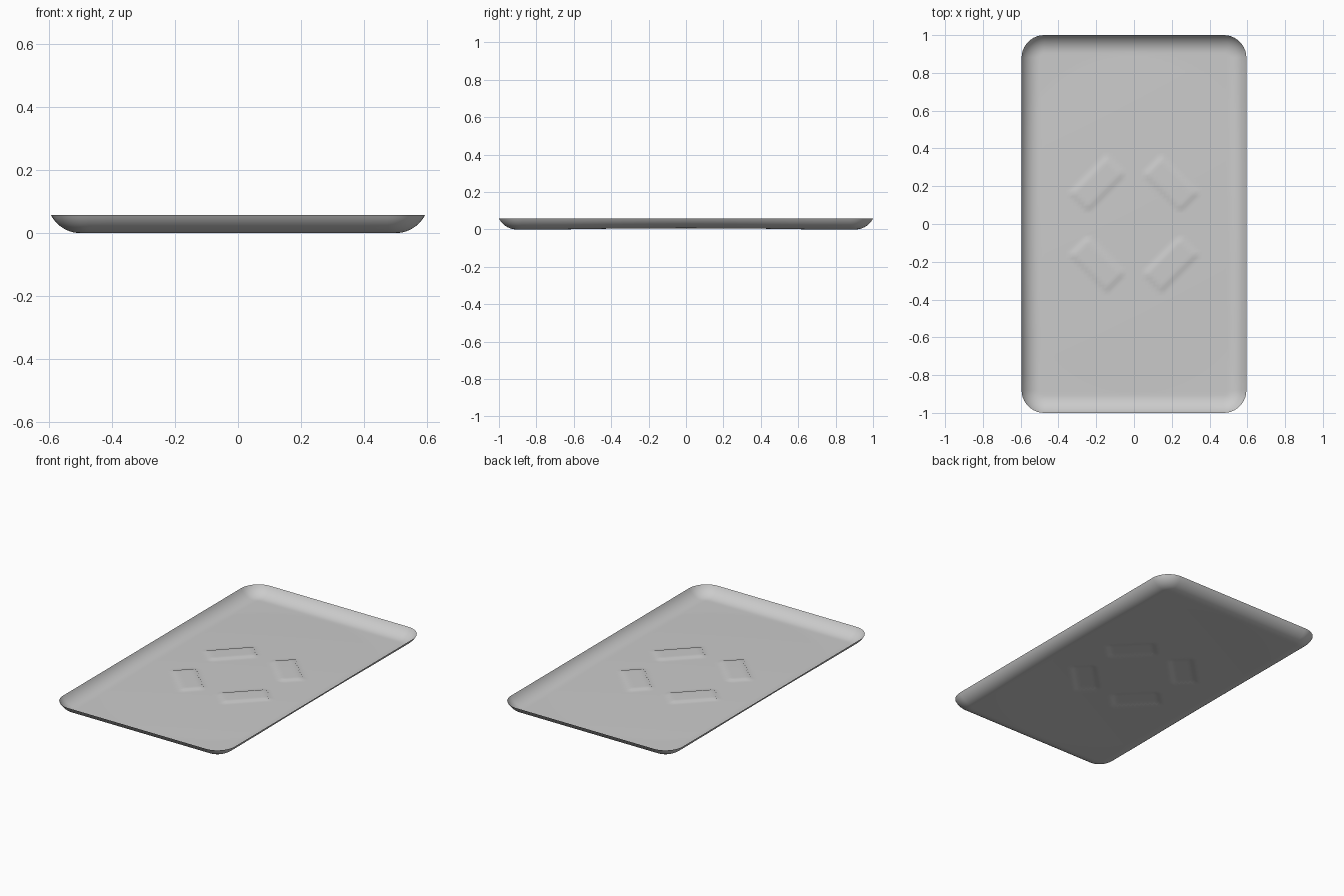
import bpy, bmesh, math

if "Cube" in bpy.data.objects:
    bpy.data.objects.remove(bpy.data.objects["Cube"])

HX, HY, RIM_R = 0.595, 1.0, 0.12     # rim half sizes and corner radius
RUN, RISE = 0.095, 0.058             # wall run and height
CORNER_STEPS, SIDE_STEPS, WALL_STEPS = 10, 16, 10


def outline(inset):
    """Rounded rectangle with subdivided sides, inset from the rim."""
    r = RIM_R - inset
    corners = []
    for k, (sx, sy) in enumerate([(1, 1), (-1, 1), (-1, -1), (1, -1)]):
        arc = []
        for i in range(CORNER_STEPS + 1):
            a = math.radians(90 * (k + i / CORNER_STEPS))
            arc.append((sx * (HX - RIM_R) + r * math.cos(a),
                        sy * (HY - RIM_R) + r * math.sin(a)))
        corners.append(arc)
    pts = []
    for k, arc in enumerate(corners):
        pts += arc
        (x0, y0), (x1, y1) = arc[-1], corners[(k + 1) % 4][0]
        for i in range(1, SIDE_STEPS):
            t = i / SIDE_STEPS
            pts.append((x0 + (x1 - x0) * t, y0 + (y1 - y0) * t))
    return pts


def relief(x, y):
    """Very shallow dome of the floor with four raised diagonal bars."""
    h = 0.011 * max(0, 1 - (x / 0.75) ** 2 - (y / 0.9) ** 2)
    s, d = abs(x) + abs(y), abs(y) - abs(x)
    if 0.31 < s < 0.5 and -0.18 < d < 0.21:
        h += 0.006
    return h


bm = bmesh.new()

# Curved wall: circular arc swept round the outline
theta = 2 * math.atan(RISE / RUN)
R = RUN / math.sin(theta)
rings = []
for j in range(WALL_STEPS + 1):
    a = theta * j / WALL_STEPS
    z = R * (1 - math.cos(a))
    rings.append([bm.verts.new((x, y, z + relief(x, y) * (1 - z / RISE)))
                  for x, y in outline(RUN - R * math.sin(a))])
n = len(rings[0])
for low, high in zip(rings, rings[1:]):
    for i in range(n):
        k = (i + 1) % n
        bm.faces.new((low[i], high[i], high[k], low[k]))
inner = [bm.edges.get((rings[0][i], rings[0][(i + 1) % n])) for i in range(n)]

# Embossed floor panel
NX, NY, PX, PY = 54, 98, 0.488, 0.888
xs = [PX * (2 * i / NX - 1) for i in range(NX + 1)]
ys = [PY * (2 * j / NY - 1) for j in range(NY + 1)]
grid = [[bm.verts.new((x, y, relief(x, y))) for x in xs] for y in ys]
panel = [bm.faces.new((grid[j][i], grid[j][i + 1], grid[j + 1][i + 1], grid[j + 1][i]))
         for j in range(NY) for i in range(NX)]
border = list({e for f in panel for e in f.edges if len(e.link_faces) == 1})

# Narrow strip joining the panel to the wall
bmesh.ops.triangle_fill(bm, edges=inner + border, use_beauty=True, normal=(0, 0, 1))

# All faces look up into the tray
for f in bm.faces:
    f.normal_update()
    if f.normal.z < 0:
        f.normal_flip()

mesh = bpy.data.meshes.new("tray")
bm.to_mesh(mesh)
bm.free()
tray = bpy.data.objects.new("tray", mesh)
bpy.context.collection.objects.link(tray)
bpy.context.view_layer.objects.active = tray
tray.select_set(True)
bpy.ops.object.shade_smooth_by_angle(angle=math.radians(20))
